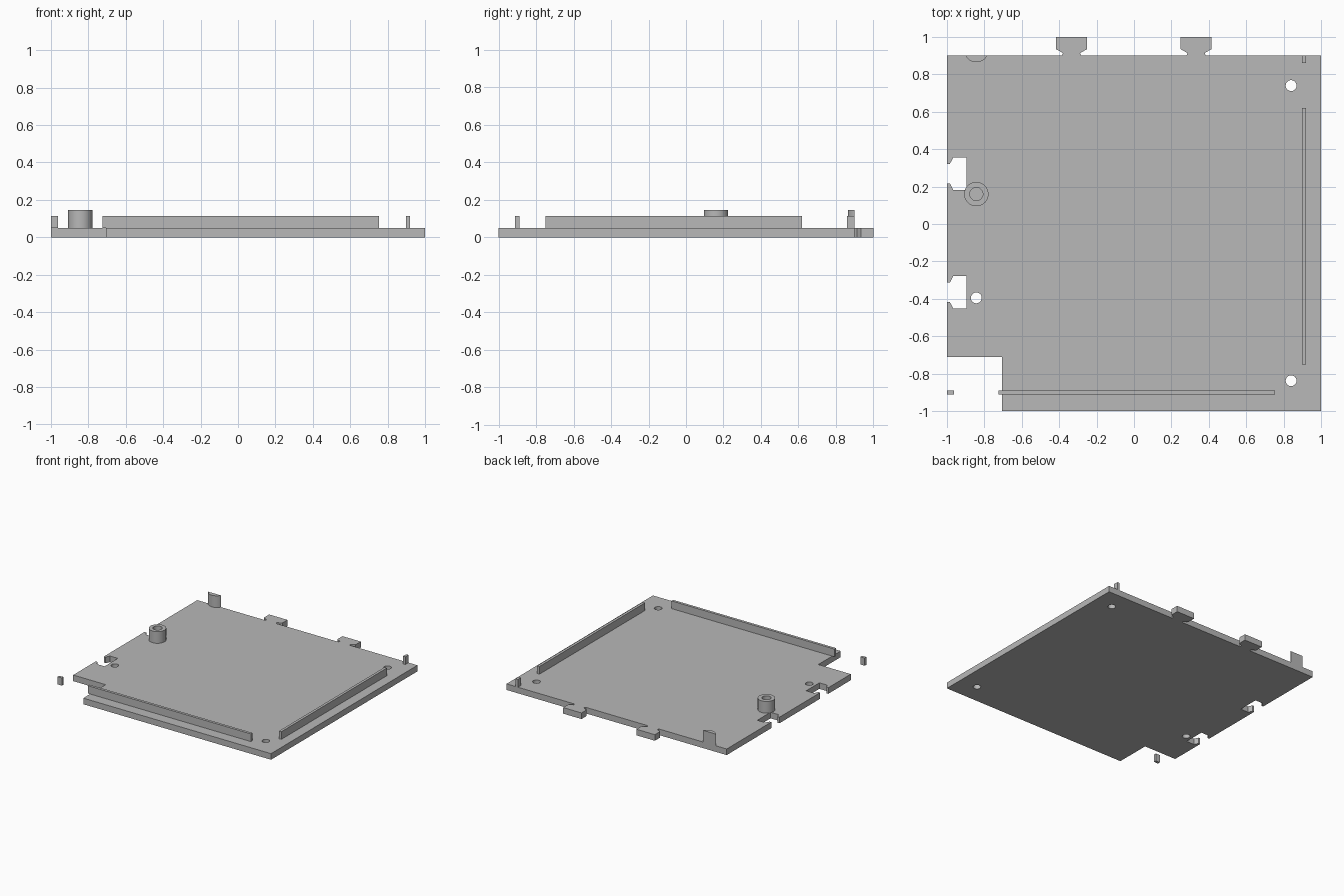
import bpy
import bmesh
from math import cos, sin, pi, radians, asin

cube = bpy.data.objects.get("Cube")
if cube:
    bpy.data.objects.remove(cube, do_unlink=True)

# One plain grey for the whole moulding
grey = bpy.data.materials.new("plain_grey")
grey.use_nodes = True
colour = (0.48, 0.48, 0.48, 1)
grey.diffuse_color = colour
grey.node_tree.nodes["Principled BSDF"].inputs["Base Color"].default_value = colour

PLATE = 0.05      # plate thickness
RAIL = 0.113      # top of the rails
POST = 0.146      # top of the round posts


def slab(name, loops, z0, z1):
    """Extrude an outline (first loop) with holes (other loops) from z0 to z1."""
    curve = bpy.data.curves.new(name + "_outline", "CURVE")
    curve.dimensions = "2D"
    curve.fill_mode = "BOTH"
    curve.extrude = (z1 - z0) / 2
    for loop in loops:
        spline = curve.splines.new("POLY")
        spline.points.add(len(loop) - 1)
        for point, (x, y) in zip(spline.points, loop):
            point.co = (x, y, 0, 1)
        spline.use_cyclic_u = True
    temp = bpy.data.objects.new(name + "_outline", curve)
    bpy.context.collection.objects.link(temp)
    bpy.context.view_layer.update()
    graph = bpy.context.evaluated_depsgraph_get()
    mesh = bpy.data.meshes.new_from_object(temp.evaluated_get(graph))
    bpy.data.objects.remove(temp, do_unlink=True)
    bpy.data.curves.remove(curve)

    bm = bmesh.new()
    bm.from_mesh(mesh)
    bmesh.ops.remove_doubles(bm, verts=bm.verts, dist=0.0001)
    bmesh.ops.recalc_face_normals(bm, faces=bm.faces)
    bmesh.ops.translate(bm, verts=bm.verts, vec=(0, 0, (z0 + z1) / 2))
    bm.to_mesh(mesh)
    bm.free()
    mesh.materials.clear()
    mesh.materials.append(grey)
    mesh.name = name
    obj = bpy.data.objects.new(name, mesh)
    bpy.context.collection.objects.link(obj)
    bpy.ops.object.select_all(action="DESELECT")
    obj.select_set(True)
    bpy.context.view_layer.objects.active = obj
    bpy.ops.object.shade_smooth_by_angle(angle=radians(30))
    return obj


def circle(x, y, r, n=40):
    return [(x + r * cos(2 * pi * i / n), y + r * sin(2 * pi * i / n)) for i in range(n)]


def box(x0, x1, y0, y1):
    return [(x0, y0), (x1, y0), (x1, y1), (x0, y1)]


def tab(cx):
    """Flared tab on the back edge, listed from +x to -x."""
    half = [(0.052, 0.9), (0.046, 0.914), (0.083, 0.935), (0.083, 1)]
    return [(cx + w, y) for w, y in half] + [(cx - w, y) for w, y in reversed(half)]


def socket(cy):
    """Matching socket in the right edge, listed from back to front."""
    half = [(-1, 0.053), (-0.984, 0.053), (-0.967, 0.086), (-0.896, 0.086)]
    return [(x, cy + w) for x, w in half] + [(x, cy - w) for x, w in reversed(half)]


# Base plate: cut corner, two tabs, two sockets and three screw holes
outline = [(-0.705, -1), (1, -1), (1, 0.9)]
outline += tab(0.332) + tab(-0.334)
outline += [(-1, 0.9)] + socket(0.269) + socket(-0.365)
outline += [(-1, -0.71), (-0.705, -0.71)]
holes = [circle(x, y, 0.029) for x, y in [(0.84, 0.74), (0.84, -0.838), (-0.843, -0.395)]]
slab("base_plate", [outline] + holes, 0, PLATE)

# Upright rails and their short end pieces
slab("left_rail", [box(0.897, 0.919, -0.75, 0.62)], PLATE, RAIL)
slab("left_rail_end", [box(0.897, 0.919, 0.86, 0.9)], PLATE, RAIL)
slab("front_rail", [box(-0.725, 0.755, -0.912, -0.89)], PLATE, RAIL)
slab("front_rail_end", [box(-1, -0.962, -0.912, -0.89)], PLATE, RAIL)

# Hollow screw post
slab("screw_post", [circle(-0.843, 0.16, 0.065), circle(-0.843, 0.16, 0.035)], PLATE, POST)

# Round post cut off flush with the back edge
cy, r, steps = 0.93, 0.065, 16
start = pi + asin((cy - 0.9) / r)
sweep = 3 * pi - 2 * start
arc = [(-0.843 + r * cos(start + sweep * i / steps),
        cy + r * sin(start + sweep * i / steps)) for i in range(steps + 1)]
slab("cut_post", [arc], PLATE, POST)
